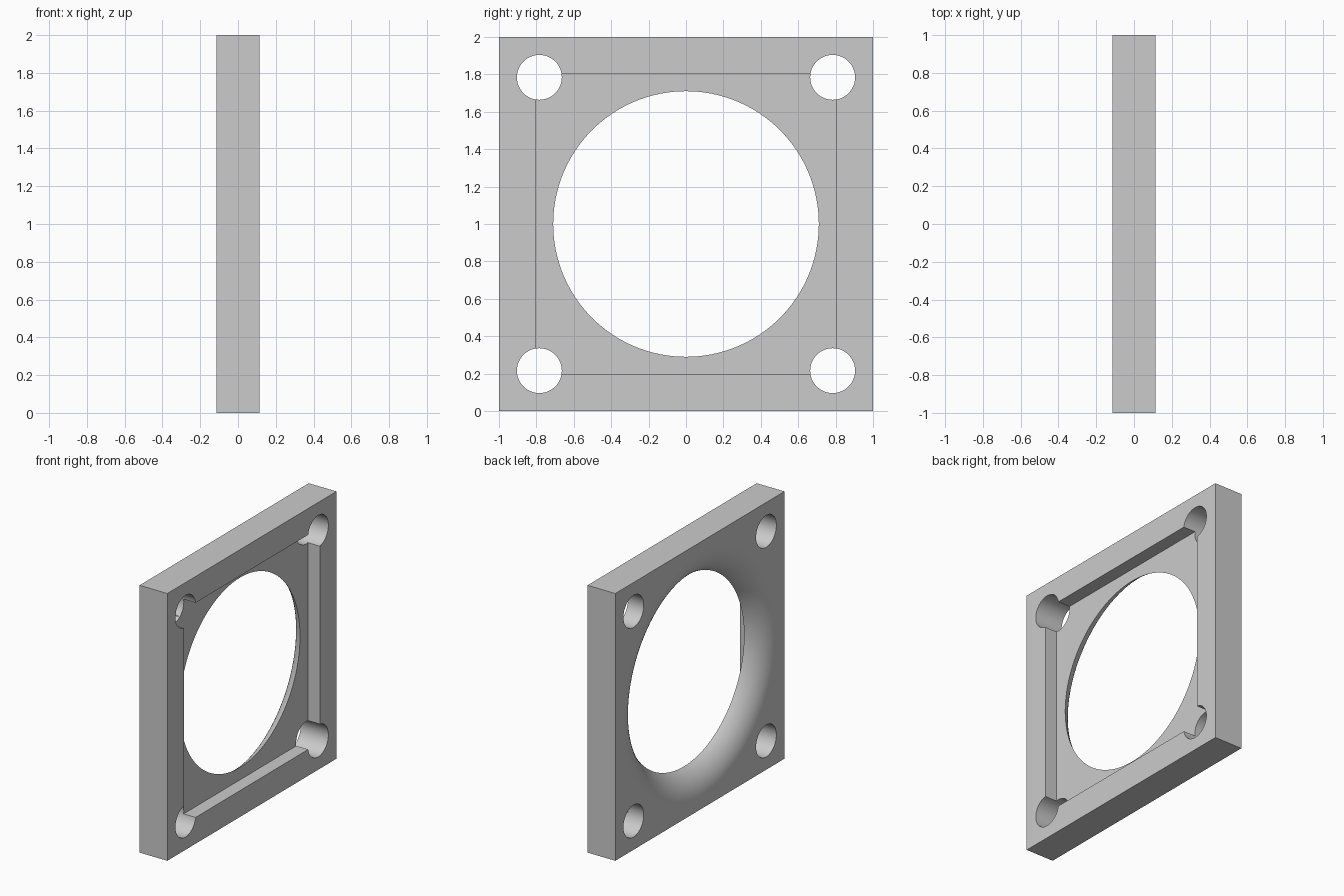
import bpy, bmesh, math
from mathutils import Matrix, Vector

cube = bpy.data.objects.get("Cube")
if cube:
    bpy.data.objects.remove(cube, do_unlink=True)

HALF_T = 0.115        # half plate thickness
FLOOR = 0.016         # recess floor position
RECESS = 0.803        # recess half width
HOLE_POS, HOLE_R = 0.784, 0.12
BORE_R, FLARE_R = 0.71, 0.25

grey = bpy.data.materials.new("plain grey")
grey.use_nodes = True
colour = (0.6, 0.6, 0.6, 1)
grey.diffuse_color = colour
grey.node_tree.nodes["Principled BSDF"].inputs["Base Color"].default_value = colour


def make_object(name, bm):
    bmesh.ops.recalc_face_normals(bm, faces=bm.faces)
    mesh = bpy.data.meshes.new(name)
    bm.to_mesh(mesh)
    bm.free()
    mesh.materials.append(grey)
    obj = bpy.data.objects.new(name, mesh)
    bpy.context.collection.objects.link(obj)
    return obj


def box(name, x0, x1, half):
    bm = bmesh.new()
    place = Matrix.Translation(((x0 + x1) / 2, 0, 1)) @ Matrix.Diagonal((x1 - x0, 2 * half, 2 * half, 1))
    bmesh.ops.create_cube(bm, size=1, matrix=place)
    return make_object(name, bm)


def lathe(name, profile, centre, steps):
    """Spin (x, radius) points about an axis along x."""
    bm = bmesh.new()
    verts = [bm.verts.new((x, 0, r)) for x, r in profile]
    edges = [bm.edges.new(pair) for pair in zip(verts, verts[1:])]
    bmesh.ops.spin(bm, geom=verts + edges, cent=(0, 0, 0), axis=(1, 0, 0),
                   angle=math.tau, steps=steps, use_duplicate=False)
    bmesh.ops.remove_doubles(bm, verts=bm.verts, dist=1e-5)
    bmesh.ops.translate(bm, verts=bm.verts, vec=Vector(centre))
    return make_object(name, bm)


def cut(target, cutter):
    cutter.hide_render = True
    mod = target.modifiers.new("cut", "BOOLEAN")
    mod.operation, mod.solver, mod.object = "DIFFERENCE", "EXACT", cutter
    bpy.context.view_layer.objects.active = target
    bpy.ops.object.modifier_apply(modifier=mod.name)
    bpy.data.objects.remove(cutter, do_unlink=True)


# Square plate
plate = box("square_plate", -HALF_T, HALF_T, 1)

# Square recess on the +x face
cut(plate, box("recess_cutter", FLOOR, 0.3, RECESS))

# Central bore, flaring smoothly into the -x face
back = -HALF_T - 0.0003
end = math.acos(1 - (FLOOR - back) / FLARE_R)
rim = BORE_R + FLARE_R * math.sin(end)
profile = [(-0.3, 0), (-0.3, rim)]
for i in range(19):
    a = end * i / 17
    profile.append((back + FLARE_R * (1 - math.cos(a)), rim - FLARE_R * math.sin(a)))
profile += [(0.3, profile[-1][1]), (0.3, 0)]
cut(plate, lathe("bore_cutter", profile, (0, 0, 1), 128))

# Four corner bolt holes
for sy in (-1, 1):
    for sz in (-1, 1):
        pin = [(-0.3, 0), (-0.3, HOLE_R), (0.3, HOLE_R), (0.3, 0)]
        cut(plate, lathe("hole_cutter", pin, (0, sy * HOLE_POS, 1 + sz * HOLE_POS), 48))

# Smooth curved walls, crisp edges
bpy.ops.object.select_all(action="DESELECT")
plate.select_set(True)
bpy.context.view_layer.objects.active = plate
bpy.ops.object.shade_smooth_by_angle(angle=math.radians(25))
